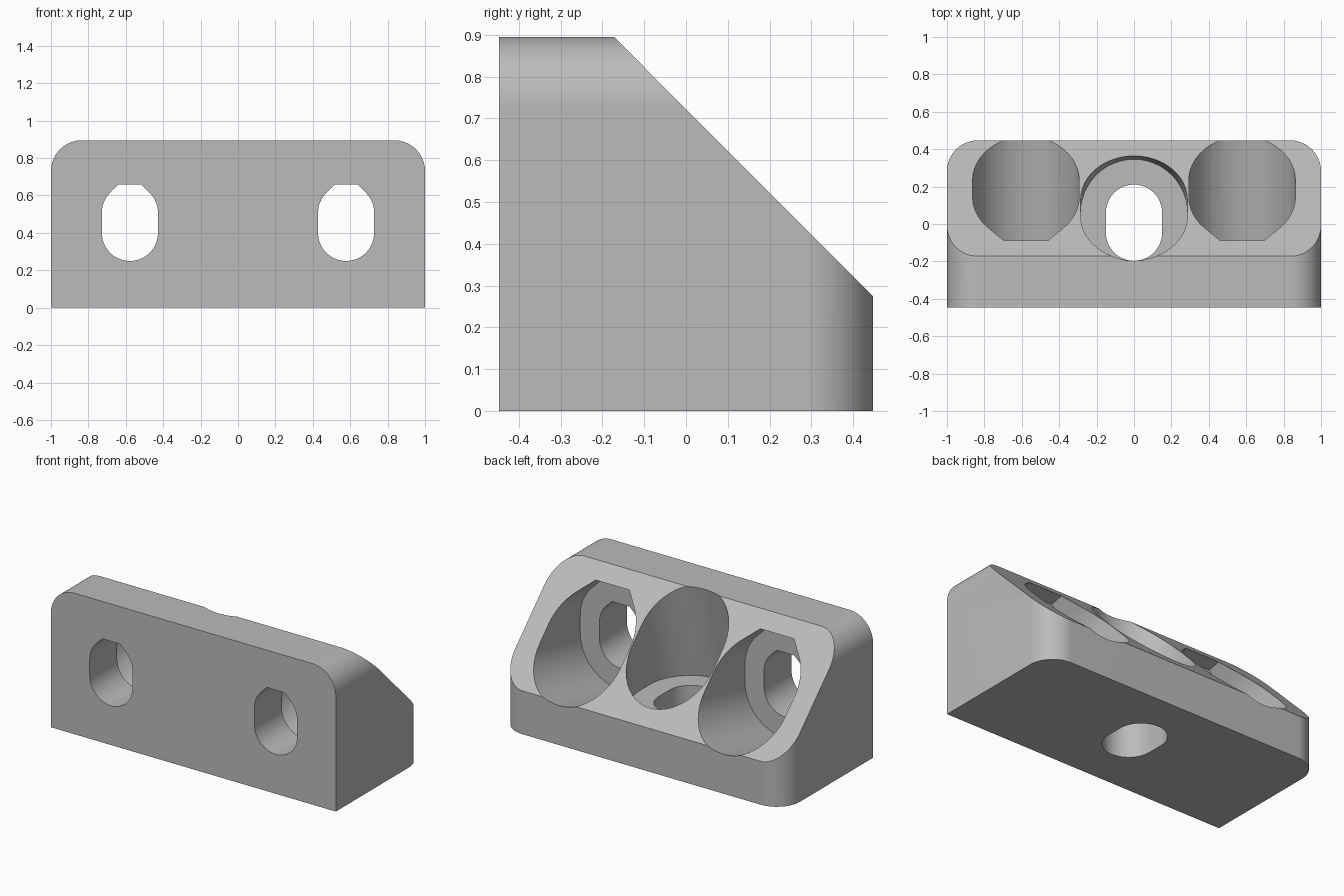
import bpy, bmesh
from math import pi, sin, cos, tan, radians

HALF, DEPTH, HEIGHT = 1.0, 0.447, 0.895   # half width, half depth, full height
SEAT = 0.275                              # wall thickness below each screw head
CORNER = 0.165                            # corner rounding
HOLE_R, BORE_R = 0.15, 0.285              # shank slot and head recess radii
SLOT_LO, SLOT_HI = 0.40, 0.508            # slot arc centres, measured from the mounting face
LEAN = 0.218                              # recess lean per unit of depth
SIDE_X = 0.578                            # offset of the two wall screws

old = bpy.data.objects.get("Cube")
if old:
    bpy.data.objects.remove(old, do_unlink=True)

grey = bpy.data.materials.new("neutral grey")
grey.use_nodes = True
grey.diffuse_color = (0.5, 0.5, 0.5, 1)
grey.node_tree.nodes["Principled BSDF"].inputs["Base Color"].default_value = (0.5, 0.5, 0.5, 1)


def arc(cu, cv, r, start, end, steps=24):
    """Points on an arc, angles in degrees."""
    angles = [radians(start + (end - start) * i / steps) for i in range(steps + 1)]
    return [(cu + r * cos(a), cv + r * sin(a)) for a in angles]


def slot(r, flat_top):
    """Upright slot outline; flat_top gives a clipped 45 degree roof."""
    pts = arc(0, SLOT_LO, r, 180, 360)
    if flat_top:
        w = r * tan(pi / 8)
        pts += arc(0, SLOT_HI, r, 0, 45, 8)
        pts += [(w, SLOT_HI + r), (-w, SLOT_HI + r)]
        pts += arc(0, SLOT_HI, r, 135, 180, 8)
    else:
        pts += arc(0, SLOT_HI, r, 0, 180)
    return pts


def rounded_top(bottom, top):
    """Rectangle of full width with its two upper corners rounded."""
    c = HALF - CORNER
    return ([(-HALF, bottom), (HALF, bottom)]
            + arc(c, top - CORNER, CORNER, 0, 90)
            + arc(-c, top - CORNER, CORNER, 90, 180))


def prism(name, outline, place, start, end):
    """Join the outline at two depths; place maps (u, v, depth) to xyz."""
    bm = bmesh.new()
    a, b = [[bm.verts.new(place(u, v, d)) for u, v in outline] for d in (start, end)]
    bm.faces.new(a)
    bm.faces.new(b)
    for i in range(len(a)):
        j = (i + 1) % len(a)
        bm.faces.new((a[i], a[j], b[j], b[i]))
    bmesh.ops.recalc_face_normals(bm, faces=bm.faces)
    mesh = bpy.data.meshes.new(name)
    bm.to_mesh(mesh)
    bm.free()
    mesh.materials.append(grey)
    obj = bpy.data.objects.new(name, mesh)
    bpy.context.collection.objects.link(obj)
    return obj


def combine(target, tool, operation):
    """Apply a boolean and discard the tool."""
    tool.hide_render = True
    mod = target.modifiers.new("cut", "BOOLEAN")
    mod.operation, mod.solver, mod.object = operation, "EXACT", tool
    bpy.context.view_layer.objects.active = target
    bpy.ops.object.modifier_apply(modifier=mod.name)
    bpy.data.objects.remove(tool, do_unlink=True)


# Block: front outline, trimmed by the plan and the sloped side outline
bracket = prism("angled_bracket", rounded_top(0, HEIGHT),
                lambda u, v, d: (u, d, v), -DEPTH, DEPTH + 0.2)
plan = prism("plan_trim", rounded_top(-DEPTH - 0.2, DEPTH),
             lambda u, v, d: (u * 1.0, v, d), -0.2, HEIGHT + 0.2)
combine(bracket, plan, "INTERSECT")
slope_start = SEAT - DEPTH
far = 0.5
wedge = [(slope_start - far, HEIGHT + far), (DEPTH + far, SEAT - far),
         (DEPTH + far, HEIGHT + far)]
combine(bracket, prism("slope_cut", wedge, lambda u, v, d: (d, u, v), -1.5, 1.5), "DIFFERENCE")


# Wall screws: straight slots through the front, leaning recesses from the slope
def wall_place(x, lean):
    return lambda u, v, d: (x + u, d - DEPTH, v + lean * (d - SEAT))


for x in (-SIDE_X, SIDE_X):
    combine(bracket, prism("wall_slot", slot(HOLE_R, True), wall_place(x, 0), -0.2, SEAT + 0.08),
            "DIFFERENCE")
    combine(bracket, prism("wall_recess", slot(BORE_R, True), wall_place(x, LEAN), SEAT, 1.2),
            "DIFFERENCE")


# Floor screw: the same pair of cuts turned to point downwards
def floor_place(lean):
    return lambda u, v, d: (u, v - DEPTH + lean * (d - SEAT), d)


combine(bracket, prism("floor_slot", slot(HOLE_R, False), floor_place(0), -0.2, SEAT + 0.08),
        "DIFFERENCE")
combine(bracket, prism("floor_recess", slot(BORE_R, False), floor_place(LEAN), SEAT, 1.2),
        "DIFFERENCE")

# Smooth the curved walls, keep edges crisp
bpy.ops.object.select_all(action="DESELECT")
bracket.select_set(True)
bpy.context.view_layer.objects.active = bracket
bpy.ops.object.shade_smooth_by_angle(angle=radians(30))
